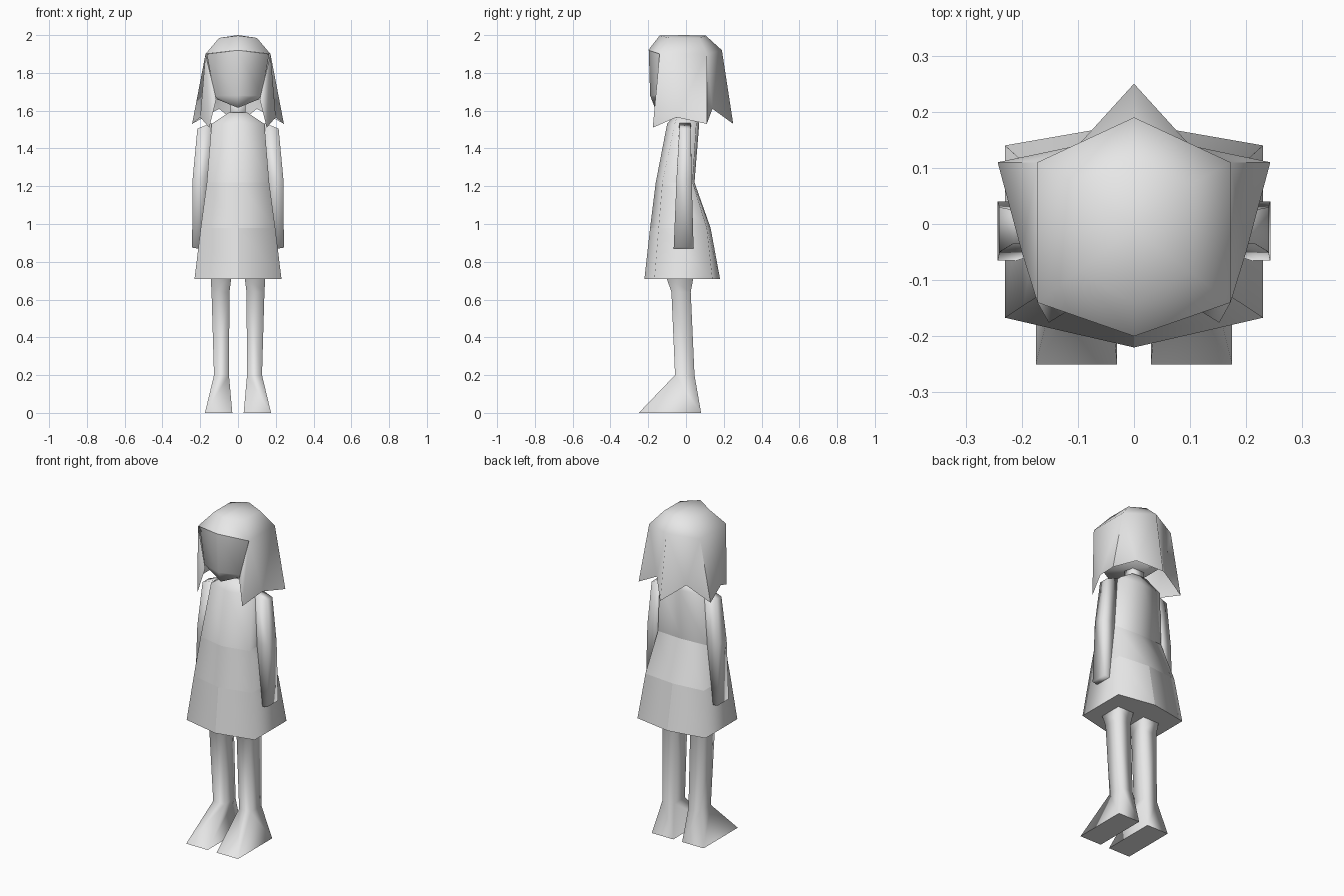
import bpy, bmesh, math

if "Cube" in bpy.data.objects:
    bpy.data.objects.remove(bpy.data.objects["Cube"])

grey = bpy.data.materials.new("plain grey")
grey.diffuse_color = (0.8, 0.8, 0.8, 1)
grey.use_nodes = True
grey.node_tree.nodes["Principled BSDF"].inputs["Base Color"].default_value = grey.diffuse_color


def finish(name, bm, angle, seam=False):
    """Turn a bmesh into a smooth-shaded object with sharp hard edges."""
    bmesh.ops.recalc_face_normals(bm, faces=bm.faces)
    me = bpy.data.meshes.new(name)
    bm.to_mesh(me)
    bm.free()
    me.materials.append(grey)
    me.shade_smooth()
    me.set_sharp_from_angle(angle=math.radians(angle))
    if seam:  # centre seam on front and back
        for e in me.edges:
            if all(abs(me.vertices[i].co.x) < 1e-4 for i in e.vertices):
                e.use_edge_sharp = True
    ob = bpy.data.objects.new(name, me)
    bpy.context.collection.objects.link(ob)
    return ob


def loft(name, rings, angle=88, caps=(True, True), seam=False):
    """Bridge a stack of closed rings."""
    bm = bmesh.new()
    rows = [[bm.verts.new(p) for p in r] for r in rings]
    n = len(rows[0])
    for a, b in zip(rows, rows[1:]):
        for i in range(n):
            j = (i + 1) % n
            bm.faces.new((a[i], a[j], b[j], b[i]))
    for row, cap in ((rows[0], caps[0]), (rows[-1], caps[1])):
        if cap:
            bm.faces.new(row)
    return finish(name, bm, angle, seam)


def hexa(z, x, front, front_side, back_side, back, dz=0.0):
    """Six-sided ring; dz lifts the centre points."""
    return [(0, front, z + dz), (x, front_side, z), (x, back_side, z),
            (0, back, z + dz), (-x, back_side, z), (-x, front_side, z)]


def box(z, x0, x1, y0, y1, dz=0.0):
    """Four-sided ring; dz lifts the inner side."""
    return [(x0, y0, z + dz), (x1, y0, z), (x1, y1, z), (x0, y1, z + dz)]


def mirrored(side, ring):
    return [(p[0] * side, p[1], p[2]) for p in ring]


# Dress: bodice, waist panel and skirt
collar = hexa(1.59, 0.05, -0.05, -0.04, 0.045, 0.05)
shoulder = hexa(1.53, 0.14, -0.10, -0.06, 0.055, 0.07)
waist = hexa(1.22, 0.165, -0.16, -0.125, 0.035, 0.045)
hip = hexa(0.98, 0.197, -0.19, -0.145, 0.11, 0.13)
hem = hexa(0.71, 0.23, -0.22, -0.167, 0.14, 0.18)
loft("bodice", [collar, shoulder, waist], caps=(True, False))
loft("waist_panel", [waist, hip], caps=(False, False))
loft("skirt", [hip, hem], caps=(False, True), seam=True)

# Neck
loft("neck", [box(1.66, -0.04, 0.04, -0.035, 0.04),
              box(1.55, -0.04, 0.04, -0.035, 0.04)], 100)

# Head with pointed chin
loft("head", [hexa(1.90, 0.165, -0.197, -0.137, 0.10, 0.17, 0.02),
              hexa(1.68, 0.125, -0.19, -0.145, 0.09, 0.13),
              hexa(1.66, 0.11, -0.165, -0.135, 0.08, 0.12, -0.045)],
     75, caps=(False, True))

# Hair: crown cap, then hanging locks around the sides and back
bm = bmesh.new()
top = bm.verts.new((0, -0.01, 2.0))
crown = [bm.verts.new(p) for p in hexa(1.985, 0.10, -0.14, -0.085, 0.07, 0.105, 0.012)]
brow = [bm.verts.new(p) for p in hexa(1.90, 0.172, -0.20, -0.14, 0.11, 0.19, 0.02)]
for i in range(6):
    j = (i + 1) % 6
    bm.faces.new((top, crown[i], crown[j]))
    bm.faces.new((crown[i], crown[j], brow[j], brow[i]))
back_tip = bm.verts.new((0, 0.25, 1.53))
for s, f, b in ((1, 1, 2), (-1, 5, 4)):
    fringe = bm.verts.new((0.115 * s, -0.153, 1.66))
    front_tip = bm.verts.new((0.152 * s, -0.176, 1.51))
    side_notch = bm.verts.new((0.20 * s, -0.05, 1.565))
    side_tip = bm.verts.new((0.243 * s, 0.11, 1.53))
    back_notch = bm.verts.new((0.10 * s, 0.14, 1.61))
    for tri in ((brow[f], fringe, front_tip),
                (brow[f], front_tip, side_notch),
                (brow[f], side_notch, brow[b]),
                (brow[b], side_notch, side_tip),
                (brow[b], side_tip, back_notch),
                (brow[b], back_notch, brow[3]),
                (brow[3], back_notch, back_tip)):
        bm.faces.new(tri)
finish("hair", bm, 88)

for s, label in ((1, "left"), (-1, "right")):
    # Arm: shoulder, elbow, wrist
    loft(label + "_arm", [mirrored(s, r) for r in (
        box(1.505, 0.14, 0.215, -0.035, 0.025, 0.03),
        box(1.24, 0.16, 0.24, -0.05, 0.03),
        box(0.875, 0.18, 0.243, -0.065, 0.04, -0.01))], 95)
    # Leg and wedge foot
    loft(label + "_leg", [mirrored(s, r) for r in (
        box(0.72, 0.035, 0.145, -0.105, 0.04),
        box(0.64, 0.045, 0.14, -0.077, 0.025),
        box(0.20, 0.048, 0.127, -0.058, 0.045),
        box(0.0, 0.03, 0.175, -0.25, 0.08))], 93)
